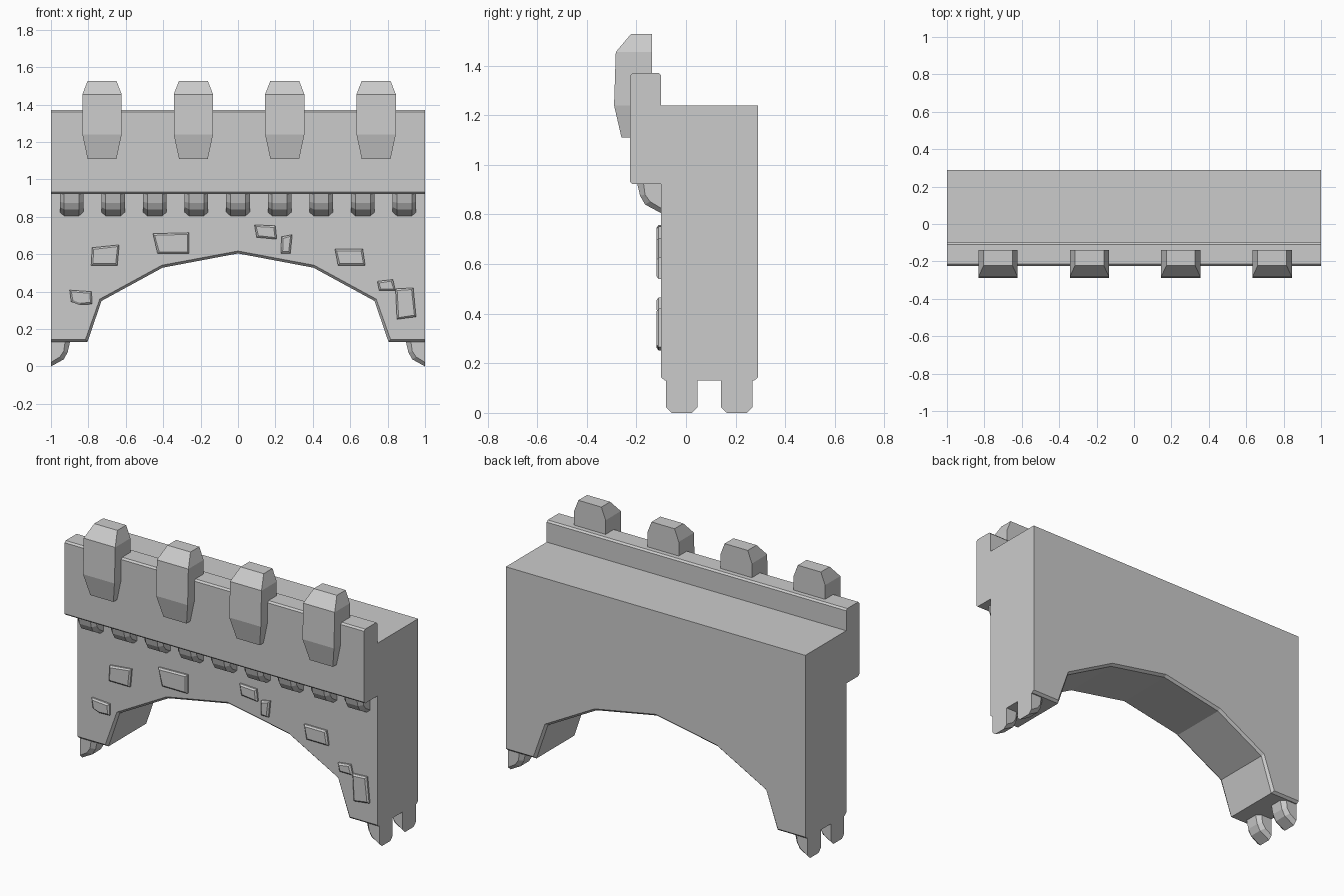
import bpy, bmesh


def loft(name, rings):
    """Closed solid through matching rings of 3D points, capped at both ends."""
    bm = bmesh.new()
    vs = [[bm.verts.new(p) for p in ring] for ring in rings]
    n = len(rings[0])
    for a, b in zip(vs, vs[1:]):
        for i in range(n):
            j = (i + 1) % n
            bm.faces.new((a[i], a[j], b[j], b[i]))
    bm.faces.new(vs[0])
    bm.faces.new(vs[-1])
    bmesh.ops.recalc_face_normals(bm, faces=bm.faces[:])
    me = bpy.data.meshes.new(name)
    bm.to_mesh(me)
    bm.free()
    ob = bpy.data.objects.new(name, me)
    bpy.context.collection.objects.link(ob)
    return ob


# Arched wall: half profile mirrored, chamfered along the arch edges
def wall_ring(y, half):
    left = [(-x, z) for x, z in half]
    right = half[-2::-1]
    return [(x, y, z) for x, z in [(-1, 1.24)] + left + right + [(1, 1.24)]]


ARCH = [(1, 0.13), (0.805, 0.13), (0.73, 0.35), (0.403, 0.528), (0, 0.604)]
ARCH_OUT = [(1, 0.143), (0.816, 0.143), (0.739, 0.36), (0.407, 0.541), (0, 0.617)]
loft("arched_wall", [wall_ring(-0.1, ARCH_OUT), wall_ring(-0.085, ARCH),
                     wall_ring(0.275, ARCH), wall_ring(0.29, ARCH_OUT)])

# Overhanging parapet
PARAPET = [(-0.1, 0.922), (-0.215, 0.922), (-0.225, 0.932), (-0.225, 1.36),
           (-0.215, 1.37), (-0.11, 1.37), (-0.1, 1.36)]
loft("parapet", [[(x, y, z) for y, z in PARAPET] for x in (-1, 1)])

# Merlons: (height, half width, front y)
MERLON = [(1.11, 0.077, -0.26), (1.24, 0.105, -0.29),
          (1.455, 0.105, -0.283), (1.527, 0.077, -0.222)]
for i in range(4):
    cx = -0.727 + i * 0.4885
    loft("merlon", [[(cx - w, -0.138, z), (cx + w, -0.138, z),
                     (cx + w, f, z), (cx - w, f, z)] for z, w, f in MERLON])

# Brackets: (reach, drop) side profiles, outer for the face and inner for the sides
OUTER = [(0, 0), (0.098, 0), (0.085, 0.055), (0.065, 0.09), (0, 0.125)]
INNER = [(0, 0), (0.072, 0), (0.065, 0.05), (0.045, 0.078), (0, 0.105)]


def bracket(name, place):
    loft(name, [[place(w, r, d) for r, d in prof] for w, prof in
                ((-0.063, INNER), (-0.04, OUTER), (0.04, OUTER), (0.063, INNER))])


# Corbels under the parapet
for i in range(9):
    cx = (i - 4) * 0.2225
    bracket("corbel", lambda w, r, d: (cx + w, -0.1 - r, 0.93 - d))

# Feet under both ends of the wall
for side in (-1, 1):
    for cy in (-0.017, 0.205):
        bracket("foot", lambda w, r, d: (side * (1 - r * 1.05), cy + w, 0.135 - d * 1.08))

# Raised stones on the front face
STONES = [
    [(-0.785, 0.54), (-0.645, 0.54), (-0.635, 0.65), (-0.78, 0.635)],
    [(-0.43, 0.603), (-0.262, 0.603), (-0.262, 0.715), (-0.455, 0.71)],
    [(0.1, 0.69), (0.207, 0.68), (0.2, 0.752), (0.088, 0.757)],
    [(0.23, 0.605), (0.28, 0.605), (0.29, 0.705), (0.232, 0.693)],
    [(0.535, 0.54), (0.68, 0.54), (0.667, 0.627), (0.518, 0.627)],
    [(0.755, 0.405), (0.842, 0.405), (0.828, 0.465), (0.745, 0.455)],
    [(0.85, 0.252), (0.952, 0.265), (0.937, 0.42), (0.842, 0.415)],
    [(-0.892, 0.345), (-0.85, 0.33), (-0.78, 0.333), (-0.783, 0.4), (-0.9, 0.408)],
]
for pts in STONES:
    mx = sum(p[0] for p in pts) / len(pts)
    mz = sum(p[1] for p in pts) / len(pts)

    def inset(v, m, k):
        return v + (k if v < m else -k)

    loft("wall_stone", [[(inset(x, mx, k), y, inset(z, mz, k)) for x, z in pts]
                        for y, k in ((-0.095, 0), (-0.11, 0), (-0.118, 0.009))])
